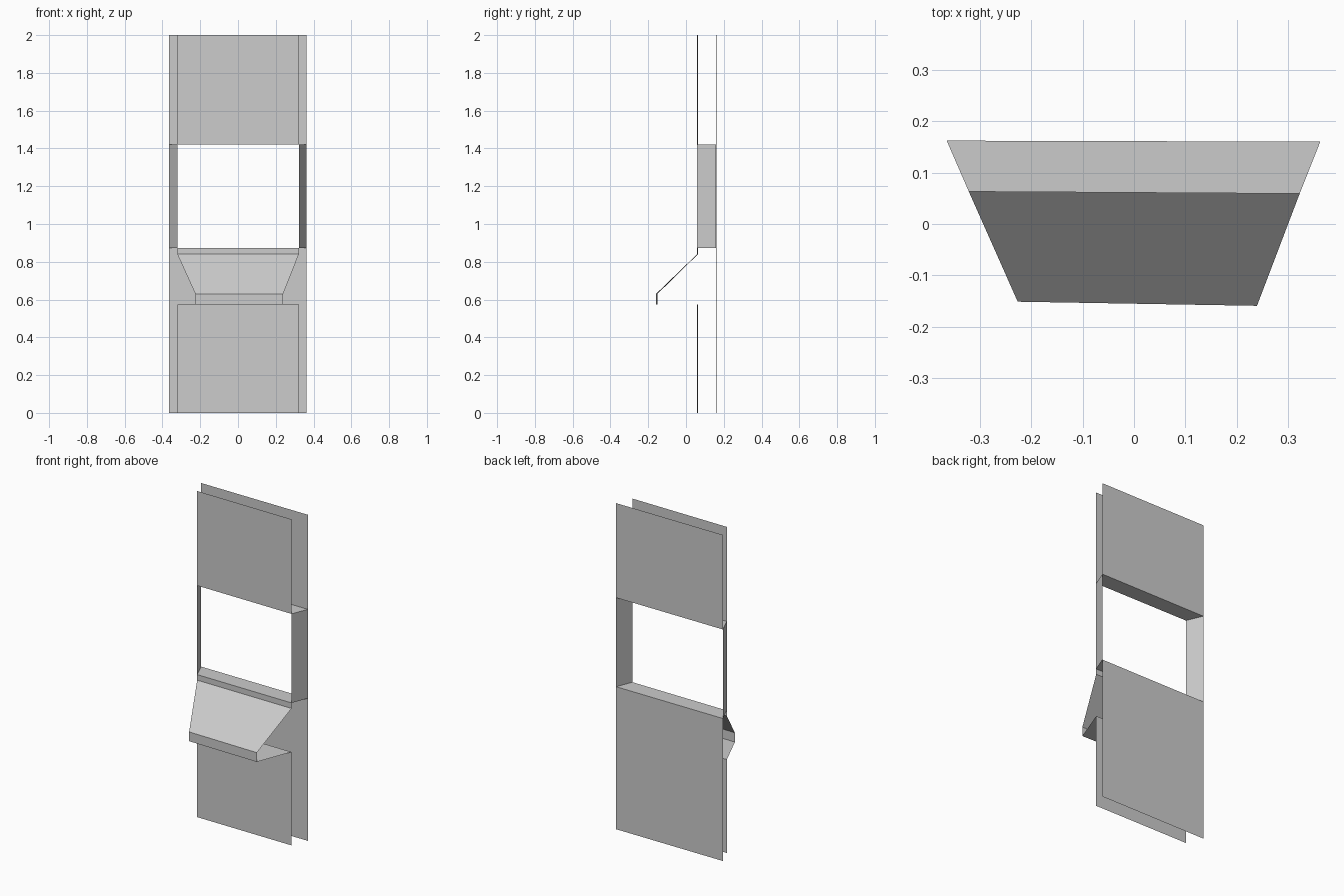
import bpy

if "Cube" in bpy.data.objects:
    bpy.data.objects.remove(bpy.data.objects["Cube"])

# Plan lines: left and right (x, y) ends of the back, front and projecting planes
BACK = ((-0.364, 0.162), (0.362, 0.16))
FRONT = ((-0.321, 0.063), (0.322, 0.059))
LEDGE = ((-0.226, -0.151), (0.239, -0.159))

# Height levels
BASE, LEDGE_LOW, LEDGE_TOP, SLOPE_TOP, SILL, HEAD, TOP = 0, 0.573, 0.63, 0.84, 0.874, 1.42, 2


def panel(name, corners):
    """Single flat quad."""
    mesh = bpy.data.meshes.new(name)
    mesh.from_pydata(corners, [], [(0, 1, 2, 3)])
    obj = bpy.data.objects.new(name, mesh)
    bpy.context.collection.objects.link(obj)


def strip(name, line_a, z_a, line_b, z_b):
    """Panel spanning the full width between two plan lines."""
    panel(name, [(*line_a[0], z_a), (*line_a[1], z_a),
                 (*line_b[1], z_b), (*line_b[0], z_b)])


# Wall skins above and below the window
strip("front_wall_upper", FRONT, HEAD, FRONT, TOP)
strip("front_wall_lower", FRONT, BASE, FRONT, LEDGE_LOW)
strip("sill_band", FRONT, SLOPE_TOP, FRONT, SILL)
strip("back_wall_upper", BACK[::-1], HEAD, BACK[::-1], TOP)
strip("back_wall_lower", BACK[::-1], BASE, BACK[::-1], SILL)

# Window reveals
strip("window_sill", FRONT, SILL, BACK, SILL)
strip("window_head", BACK, HEAD, FRONT, HEAD)
for side, name in enumerate(("left_reveal", "right_reveal")):
    a, b = (FRONT[side], BACK[side]) if side == 0 else (BACK[side], FRONT[side])
    panel(name, [(*a, SILL), (*b, SILL), (*b, HEAD), (*a, HEAD)])

# Projecting ledge under the window, open at its ends
strip("ledge_slope", LEDGE, LEDGE_TOP, FRONT, SLOPE_TOP)
strip("ledge_face", LEDGE, LEDGE_LOW, LEDGE, LEDGE_TOP)
strip("ledge_underside", FRONT, LEDGE_LOW, LEDGE, LEDGE_LOW)
